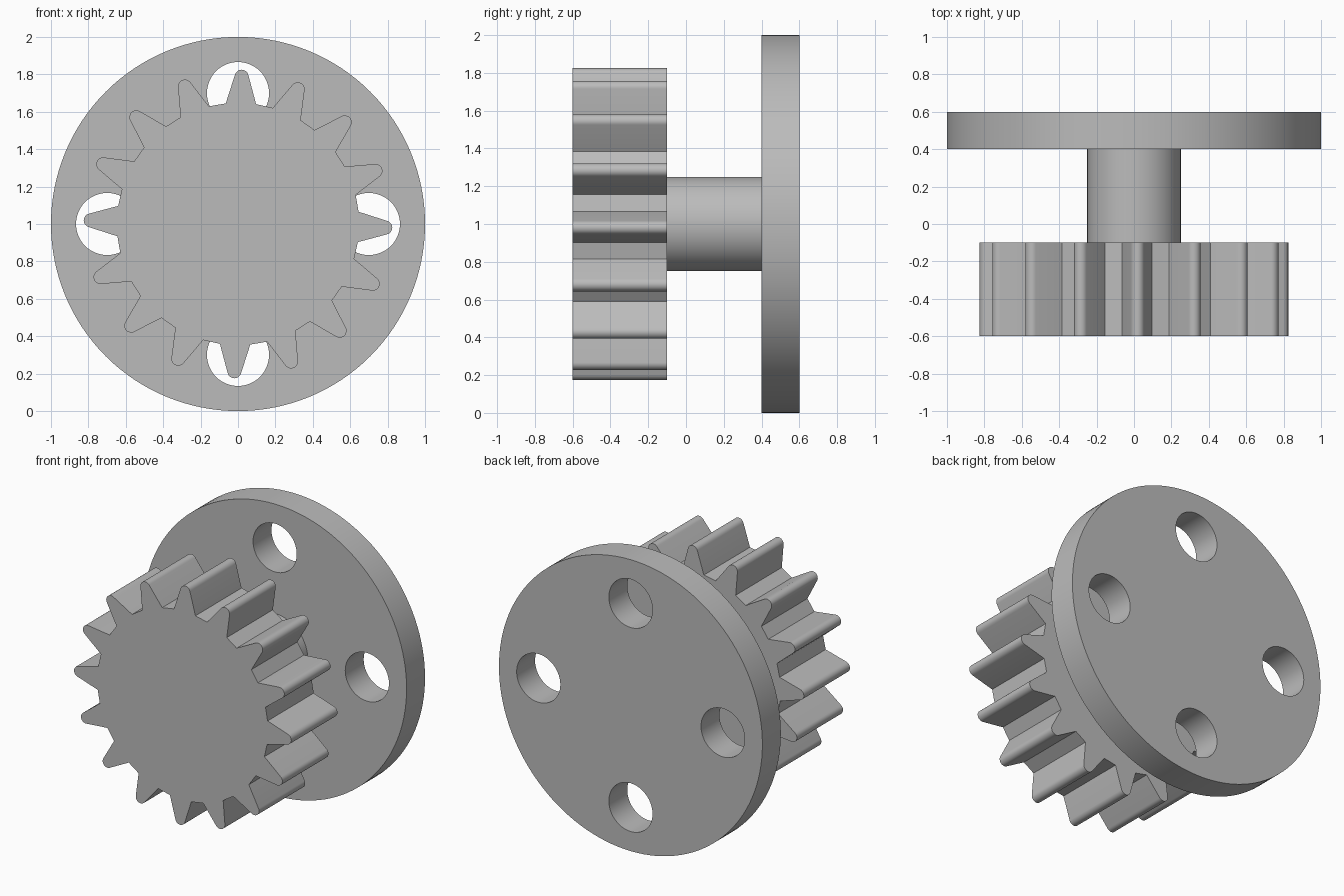
import bpy, bmesh
from math import sin, cos, pi, radians

cube = bpy.data.objects.get("Cube")
if cube:
    bpy.data.objects.remove(cube, do_unlink=True)

AXIS_Z = 1.0

grey = bpy.data.materials.new("plain_grey")
grey.use_nodes = True
grey.diffuse_color = (0.5, 0.5, 0.5, 1)
grey.node_tree.nodes["Principled BSDF"].inputs["Base Color"].default_value = (0.5, 0.5, 0.5, 1)


def circle(radius, cx=0.0, cz=0.0, sides=96):
    return [(cx + radius * sin(2 * pi * i / sides), cz + radius * cos(2 * pi * i / sides))
            for i in range(sides)]


def gear_outline(teeth=16, root=0.648, tip=0.825, nose=0.037, half=radians(7.2), turn=radians(1.4)):
    """Straight tapered teeth with round noses, joined by flat roots."""
    lean = radians(16)
    tooth = [(-root * sin(half), root * cos(half))]
    for i in range(13):
        a = -(pi / 2 - lean) + (pi - 2 * lean) * i / 12
        tooth.append((nose * sin(a), tip - nose + nose * cos(a)))
    tooth.append((root * sin(half), root * cos(half)))
    points = []
    for k in range(teeth):
        a = turn + 2 * pi * k / teeth
        points += [(x * cos(a) + z * sin(a), z * cos(a) - x * sin(a)) for x, z in tooth]
    return points


def extrude_part(name, loops, y_front, y_back):
    """Fill an outline, leaving any further loops as holes, and extrude it along y."""
    bm = bmesh.new()
    edges = []
    for loop in loops:
        verts = [bm.verts.new((x, y_front, AXIS_Z + z)) for x, z in loop]
        edges += [bm.edges.new((v, verts[i - 1])) for i, v in enumerate(verts)]
    if len(loops) == 1:
        bm.faces.new(verts)
    else:
        bmesh.ops.triangle_fill(bm, edges=edges, use_beauty=True, normal=(0, -1, 0))
    out = bmesh.ops.extrude_face_region(bm, geom=bm.faces[:], use_keep_orig=True)
    moved = [g for g in out["geom"] if isinstance(g, bmesh.types.BMVert)]
    bmesh.ops.translate(bm, verts=moved, vec=(0, y_back - y_front, 0))
    bmesh.ops.recalc_face_normals(bm, faces=bm.faces[:])
    mesh = bpy.data.meshes.new(name)
    bm.to_mesh(mesh)
    bm.free()
    mesh.materials.append(grey)
    obj = bpy.data.objects.new(name, mesh)
    bpy.context.collection.objects.link(obj)
    bpy.ops.object.select_all(action="DESELECT")
    obj.select_set(True)
    bpy.context.view_layer.objects.active = obj
    bpy.ops.object.shade_smooth_by_angle(angle=radians(25))
    return obj


# Toothed wheel at the front
extrude_part("gear", [gear_outline()], -0.6, -0.1)

# Shaft between the wheel and the flange
extrude_part("shaft", [circle(0.25)], -0.1, 0.4)

# Round flange with four bolt holes
holes = [circle(0.166, 0.7 * sin(k * pi / 2), 0.7 * cos(k * pi / 2), 48) for k in range(4)]
extrude_part("flange", [circle(1.0, sides=128)] + holes, 0.4, 0.6)
